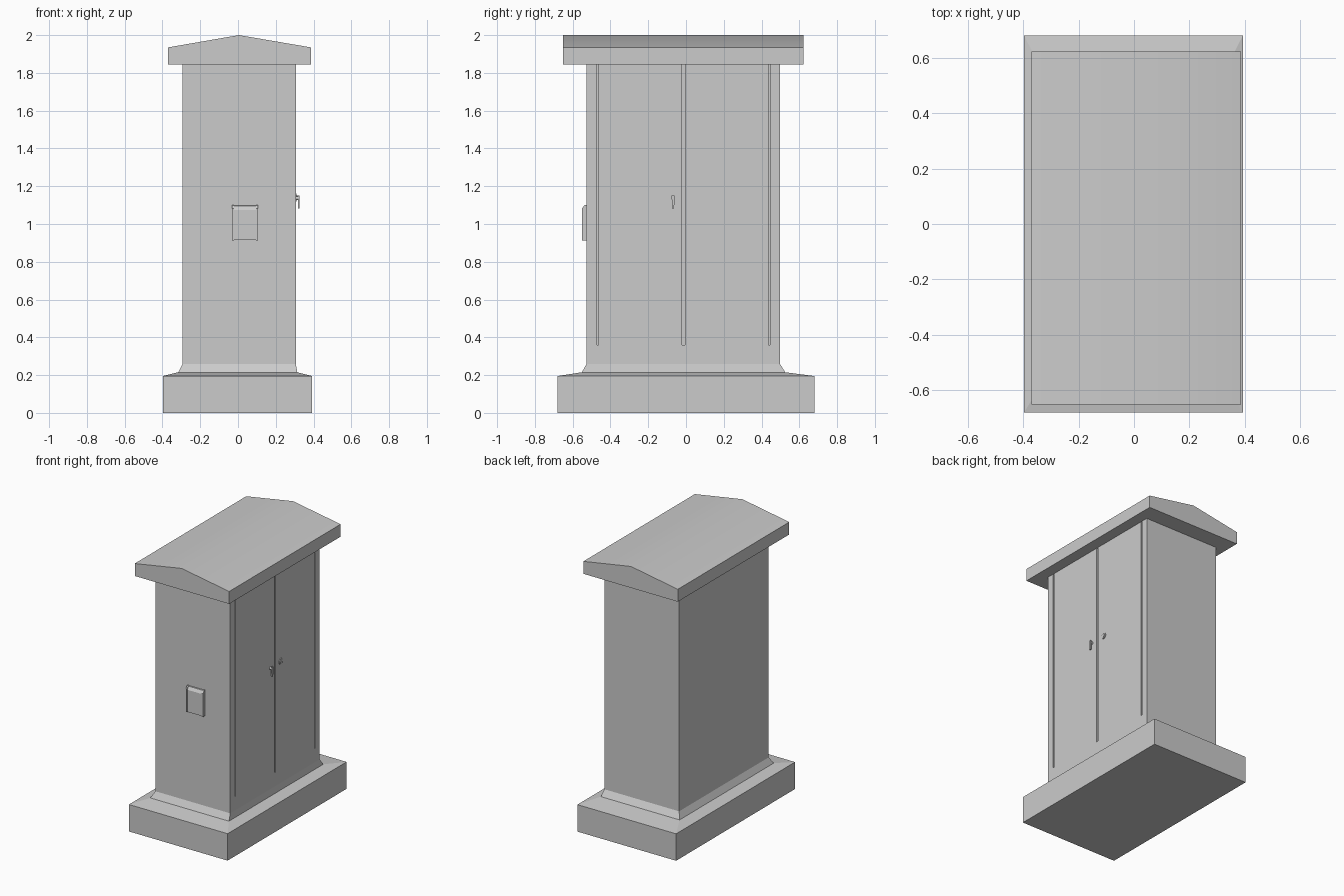
import bpy, bmesh, math

if "Cube" in bpy.data.objects:
    bpy.data.objects.remove(bpy.data.objects["Cube"])


def make_object(name, bm, smooth=None):
    bmesh.ops.recalc_face_normals(bm, faces=bm.faces)
    mesh = bpy.data.meshes.new(name)
    bm.to_mesh(mesh)
    bm.free()
    obj = bpy.data.objects.new(name, mesh)
    bpy.context.scene.collection.objects.link(obj)
    if smooth:
        bpy.ops.object.select_all(action='DESELECT')
        obj.select_set(True)
        bpy.context.view_layer.objects.active = obj
        bpy.ops.object.shade_smooth_by_angle(angle=math.radians(smooth))
    return obj


def stacked(name, rings, smooth=None):
    """Rectangular rings (x0, x1, y0, y1, z) bridged from bottom to top."""
    bm = bmesh.new()
    loops = [[bm.verts.new(p) for p in ((a, c, z), (b, c, z), (b, d, z), (a, d, z))]
             for a, b, c, d, z in rings]
    for low, high in zip(loops, loops[1:]):
        for i in range(4):
            j = (i + 1) % 4
            bm.faces.new((low[i], low[j], high[j], high[i]))
    bm.faces.new(loops[0])
    bm.faces.new(loops[-1])
    return make_object(name, bm, smooth)


def box(name, x0, x1, y0, y1, z0, z1):
    return stacked(name, [(x0, x1, y0, y1, z0), (x0, x1, y0, y1, z1)])


def prism(name, points, shift, smooth=None):
    """Extrude a flat 3D outline along a vector."""
    bm = bmesh.new()
    face = bm.faces.new([bm.verts.new(p) for p in points])
    out = bmesh.ops.extrude_face_region(bm, geom=[face])
    top = [v for v in out['geom'] if isinstance(v, bmesh.types.BMVert)]
    bmesh.ops.translate(bm, verts=top, vec=shift)
    return make_object(name, bm, smooth)


def disc(name, x0, x1, y, z, r, sides):
    ring = [(x0, y + r * math.cos(2 * math.pi * i / sides),
             z + r * math.sin(2 * math.pi * i / sides)) for i in range(sides)]
    return prism(name, ring, (x1 - x0, 0, 0), 40)


# Plinth with sloped top
stacked("plinth", [(-.397, .393, -.68, .68, 0), (-.397, .393, -.68, .68, .195),
                   (-.317, .314, -.552, .526, .215)])

# Cabinet body with flared foot
body = stacked("cabinet_body", [(-.317, .314, -.552, .526, .214),
                                (-.293, .306, -.526, .497, .26),
                                (-.293, .306, -.526, .497, 1.846)])

# Door grooves cut into the right side
for i, (y, w) in enumerate([(-.468, .008), (-.013, .015), (.441, .008)]):
    cutter = box(f"groove_cutter_{i}", .294, .35, y - w / 2, y + w / 2, .36, 1.9)
    cutter.hide_render = True
    cutter.hide_set(True)
    mod = body.modifiers.new("groove", 'BOOLEAN')
    mod.operation = 'DIFFERENCE'
    mod.solver = 'EXACT'
    mod.object = cutter

# Shallow gabled roof
prism("roof", [(-.37, -.652, 1.845), (.386, -.652, 1.845), (.386, -.652, 1.935),
               (.005, -.652, 2.0), (-.37, -.652, 1.935)], (0, 1.274, 0), 30)

# Meter box on the front: chamfered lid and slim side frames
prism("meter_box", [(-.022, -.52, .915), (-.022, -.548, .915), (-.022, -.548, 1.075),
                    (-.022, -.535, 1.096), (-.022, -.52, 1.098)], (.117, 0, 0))
for side, x in (("left", -.032), ("right", .095)):
    prism(f"meter_box_{side}_edge",
          [(x, -.52, .913), (x, -.551, .913), (x, -.551, 1.082),
           (x, -.537, 1.1), (x, -.52, 1.1)], (.01, 0, 0))

# Door lever: stem and hanging grip
disc("lever_stem", .30, .321, -.068, 1.137, .010, 12)
prism("lever_grip", [(.317, -.076, 1.15), (.317, -.060, 1.15), (.317, -.063, 1.082),
                     (.317, -.073, 1.082)], (.009, 0, 0))

# Round lock on the other door
disc("lock_plate", .30, .311, .052, 1.14, .022, 16)
disc("lock_core", .30, .315, .052, 1.14, .014, 12)
